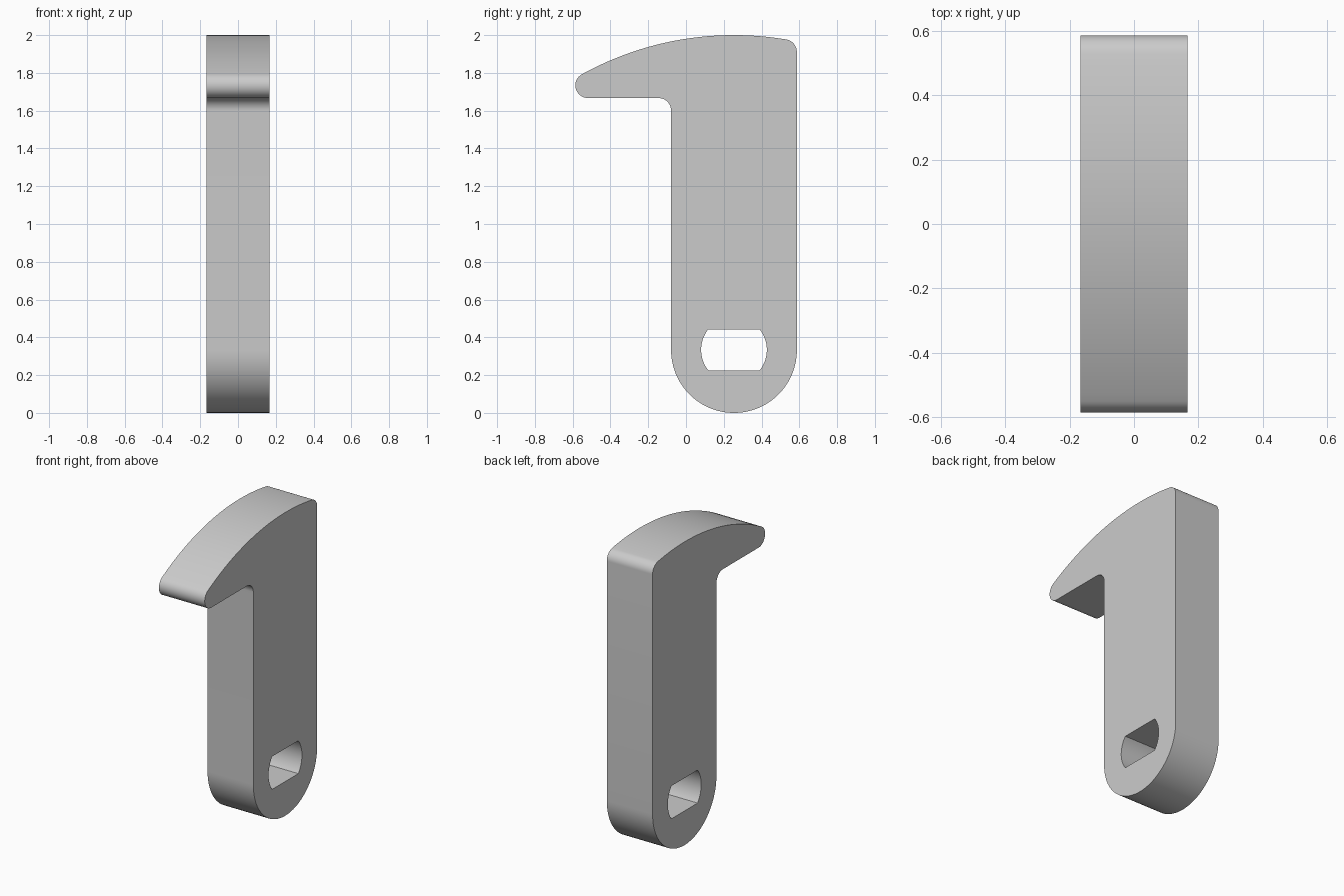
import bpy, bmesh
from math import sin, cos, radians, degrees, sqrt, atan2, asin

cube = bpy.data.objects.get("Cube")
if cube:
    bpy.data.objects.remove(cube, do_unlink=True)

HALF = 0.167               # half thickness along x
CY, CZ = 0.254, 0.333      # pivot centre, shared by the end and the crown
END_R, CROWN_R = 0.333, 1.667
FILLET = 0.067
LEDGE = CROWN_R            # underside height of the hook


def arc(cy, cz, r, start, end, steps):
    """Points of an arc in the y-z plane, angles in degrees."""
    angles = [radians(start + (end - start) * i / steps) for i in range(steps + 1)]
    return [(cy + r * cos(a), cz + r * sin(a)) for a in angles]


def prism(name, outline, half):
    """Extrude a y-z outline symmetrically along x."""
    bm = bmesh.new()
    face = bm.faces.new([bm.verts.new((-half, y, z)) for y, z in outline])
    extruded = bmesh.ops.extrude_face_region(bm, geom=[face])["geom"]
    moved = [v for v in extruded if isinstance(v, bmesh.types.BMVert)]
    bmesh.ops.translate(bm, verts=moved, vec=(2 * half, 0, 0))
    bmesh.ops.remove_doubles(bm, verts=bm.verts, dist=0.0001)
    bmesh.ops.recalc_face_normals(bm, faces=bm.faces)
    mesh = bpy.data.meshes.new(name)
    bm.to_mesh(mesh)
    bm.free()
    obj = bpy.data.objects.new(name, mesh)
    bpy.context.collection.objects.link(obj)
    return obj


# Fillet centres tangent to the crown arc
inner = CROWN_R - FILLET
back_y = CY + END_R - FILLET
back_z = CZ + sqrt(inner ** 2 - (back_y - CY) ** 2)
tip_z = LEDGE + FILLET
tip_y = CY - sqrt(inner ** 2 - (tip_z - CZ) ** 2)
back_angle = degrees(atan2(back_z - CZ, back_y - CY))
tip_angle = degrees(atan2(tip_z - CZ, tip_y - CY))

# Outline: round end, back corner, crown, hook tip, inner corner
outline = arc(CY, CZ, END_R, 180, 360, 48)
outline += arc(back_y, back_z, FILLET, 0, back_angle, 12)
outline += arc(CY, CZ, CROWN_R, back_angle, tip_angle, 40)[1:-1]
outline += arc(tip_y, tip_z, FILLET, tip_angle, 270, 16)
outline += arc(CY - END_R - FILLET, LEDGE - FILLET, FILLET, 90, 0, 12)
lever = prism("hooked_lever", outline, HALF)

# Double-flat shaft hole
HOLE_R, FLAT = 0.174, 0.1085
a = degrees(asin(FLAT / HOLE_R))
slot = arc(CY, CZ + 0.001, HOLE_R, -a, a, 16) + arc(CY, CZ + 0.001, HOLE_R, 180 - a, 180 + a, 16)
cutter = prism("shaft_hole_cutter", slot, HALF * 2)
cutter.hide_render = True

bpy.ops.object.select_all(action="DESELECT")
bpy.context.view_layer.objects.active = lever
lever.select_set(True)
cut = lever.modifiers.new("shaft_hole", "BOOLEAN")
cut.operation = "DIFFERENCE"
cut.solver = "EXACT"
cut.object = cutter
bpy.ops.object.modifier_apply(modifier=cut.name)
bpy.data.objects.remove(cutter, do_unlink=True)

# Plain grey material
grey = bpy.data.materials.new("light_grey")
grey.use_nodes = True
color = (0.6, 0.6, 0.6, 1)
grey.diffuse_color = color
grey.node_tree.nodes["Principled BSDF"].inputs["Base Color"].default_value = color
lever.data.materials.clear()
lever.data.materials.append(grey)
bpy.ops.object.shade_smooth_by_angle(angle=radians(30))
